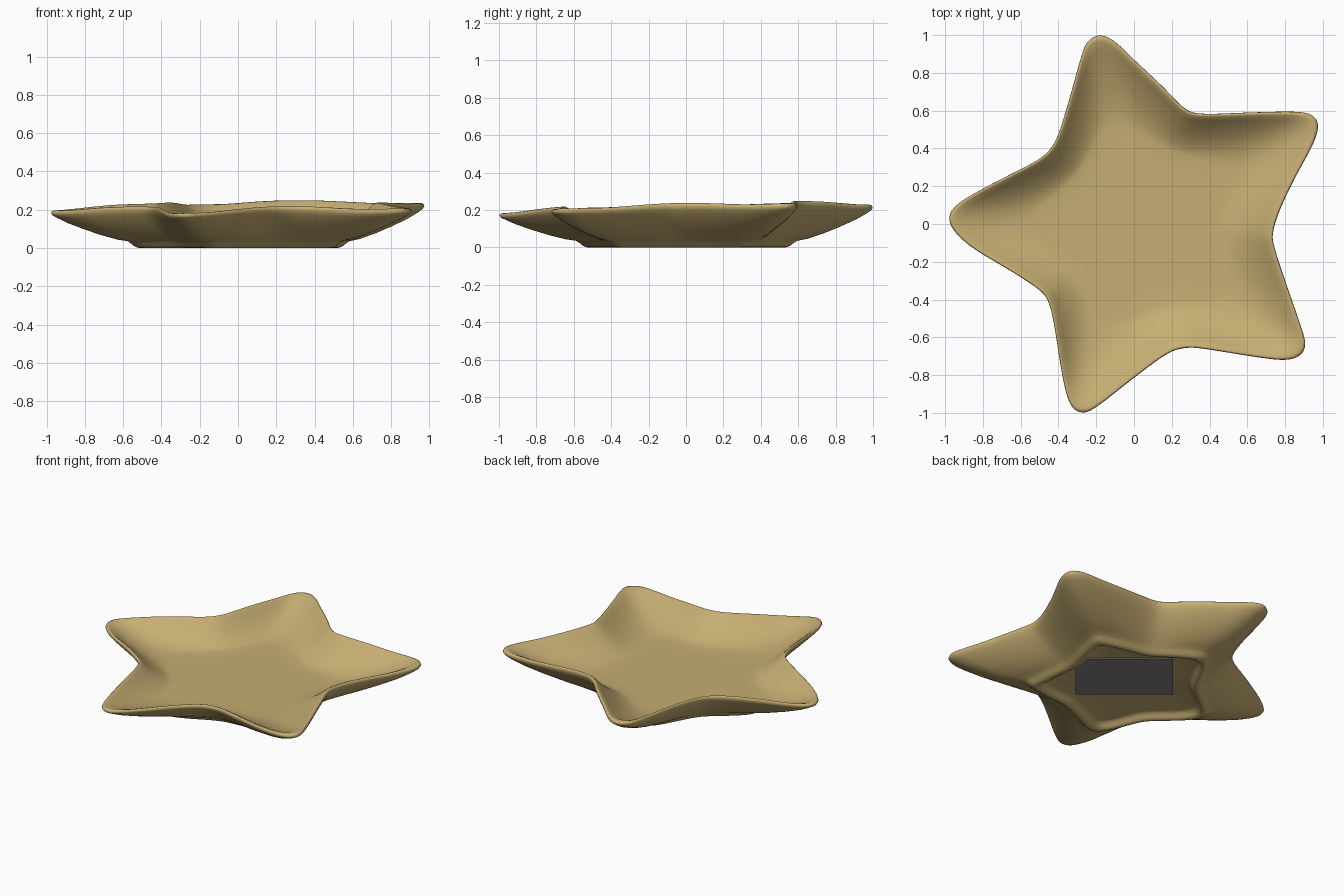
import bpy, bmesh, math
from mathutils import Vector

if "Cube" in bpy.data.objects:
    bpy.data.objects.remove(bpy.data.objects["Cube"])

def material(name, rgb):
    m = bpy.data.materials.new(name)
    m.diffuse_color = (*rgb, 1)
    m.use_nodes = True
    m.node_tree.nodes["Principled BSDF"].inputs["Base Color"].default_value = m.diffuse_color
    return m

tan = material("tan glaze", (0.565, 0.42, 0.17))
dark = material("dark label", (0.24, 0.217, 0.22))

# hand-drawn star outline, seen from above, counterclockwise
outline = [(.975, .52), (.943, .575), (.85, .595), (.6, .59), (.37, .583), (.27, .61),
           (.15, .73), (0, .87), (-.1, .965), (-.18, 1), (-.25, .96), (-.29, .85),
           (-.36, .6), (-.42, .43), (-.5, .345), (-.65, .265), (-.85, .16), (-.95, .09),
           (-.978, .03), (-.95, -.04), (-.85, -.13), (-.65, -.25), (-.5, -.35),
           (-.45, -.42), (-.42, -.55), (-.38, -.8), (-.34, -.95), (-.28, -.998),
           (-.2, -.97), (-.02, -.83), (.17, -.69), (.28, -.655), (.4, -.665), (.65, -.705),
           (.8, -.72), (.88, -.695), (.907, -.635), (.88, -.53), (.8, -.3), (.745, -.13),
           (.735, -.05), (.77, .07), (.85, .24), (.947, .42)]

def smooth_loop(pts, sub):
    """Closed Catmull-Rom curve through pts."""
    out, n = [], len(pts)
    for i in range(n):
        a, b, c, d = (Vector(pts[(i + k) % n]) for k in (-1, 0, 1, 2))
        for j in range(sub):
            t = j / sub
            out.append(.5 * (2 * b + (c - a) * t + (2 * a - 5 * b + 4 * c - d) * t * t
                             + (3 * b - a - 3 * c + d) * t ** 3))
    return out

def relax(pts, steps):
    """Soften a closed loop by repeated neighbour averaging."""
    n = len(pts)
    for _ in range(steps):
        pts = [(pts[i - 1] + pts[i] * 2 + pts[(i + 1) % n]) / 4 for i in range(n)]
    return pts

loop = relax(smooth_loop(outline, 6), 3)
n = len(loop)
shift = Vector((.014, 0))
foot = relax([p * (.85 - .28 * min(max(p.length, .58), 1.05)) + shift for p in loop], 24)
basin = relax([p * (.80 - .25 * min(max(p.length, .58), 1.05)) for p in loop], 90)

def rim_height(p):
    tip = min(max((p.length - .65) / .35, 0), 1)
    tip = tip * tip * (3 - 2 * tip)
    return .231 + .015 * p.x + .022 * p.y - .022 * tip

# cross-section: (inner loop, its scale, share of way to rim, height, share of rim height)
section = [(foot, k, 0, z, 0) for k, z in
           ((.45, .035), (.80, .035), (.85, .028), (.88, .014), (.91, .004), (.94, 0),
            (.97, .003), (1.0, .012), (1.025, .024), (1.06, .036))]
section += [(foot, 1, t, .034 * (1 - w), w) for t, w in
            ((.2, .065), (.4, .215), (.6, .395), (.8, .60), (.92, .755))]
section += [(foot, 1, .98, 0, .87), (foot, 1, 1, 0, .93), (foot, 1, .99, 0, .98),
            (foot, 1, .962, 0, 1)]
floor = .086
section += [(basin, 1, .935, 0, .985)]
for i in range(0, 13):
    t = .90 * (1 - i / 12)
    w = .945 * (t / .90) ** 1.5
    section.append((basin, 1, t, floor * (1 - w), w))
section += [(basin, .8, 0, floor - .001, 0), (basin, .45, 0, floor - .002, 0)]

# star dish: rings lofted from the underside, around the rim, to the floor
bm = bmesh.new()
rings = []
for inner, k, t, z0, w in section:
    ring = []
    for p, f in zip(loop, inner):
        q = f * k * (1 - t) + p * t
        ring.append(bm.verts.new((q.x, q.y, z0 + w * rim_height(p))))
    rings.append(ring)
for a, b in zip(rings, rings[1:]):
    for i in range(n):
        j = (i + 1) % n
        bm.faces.new((a[i], a[j], b[j], b[i]))
for ring, z in ((rings[0], .035), (rings[-1], floor - .002)):
    c = bm.verts.new((0, 0, z))
    for i in range(n):
        bm.faces.new((ring[i], ring[(i + 1) % n], c))
bmesh.ops.recalc_face_normals(bm, faces=bm.faces)
for f in bm.faces:
    f.smooth = True
me = bpy.data.meshes.new("star_dish")
bm.to_mesh(me)
bm.free()
me.materials.append(tan)
bpy.context.collection.objects.link(bpy.data.objects.new("star_dish", me))

# dark label on the recessed underside, turned to the star's diagonal
u, d = -.05, .115
r = math.sqrt(.5)
bpy.ops.mesh.primitive_cube_add(size=1, location=((d - u) * r, (d + u) * r, .033),
                                rotation=(0, 0, math.radians(140)))
label = bpy.context.object
label.name = "underside_label"
label.scale = (.59, .43, .006)
label.data.materials.append(dark)
